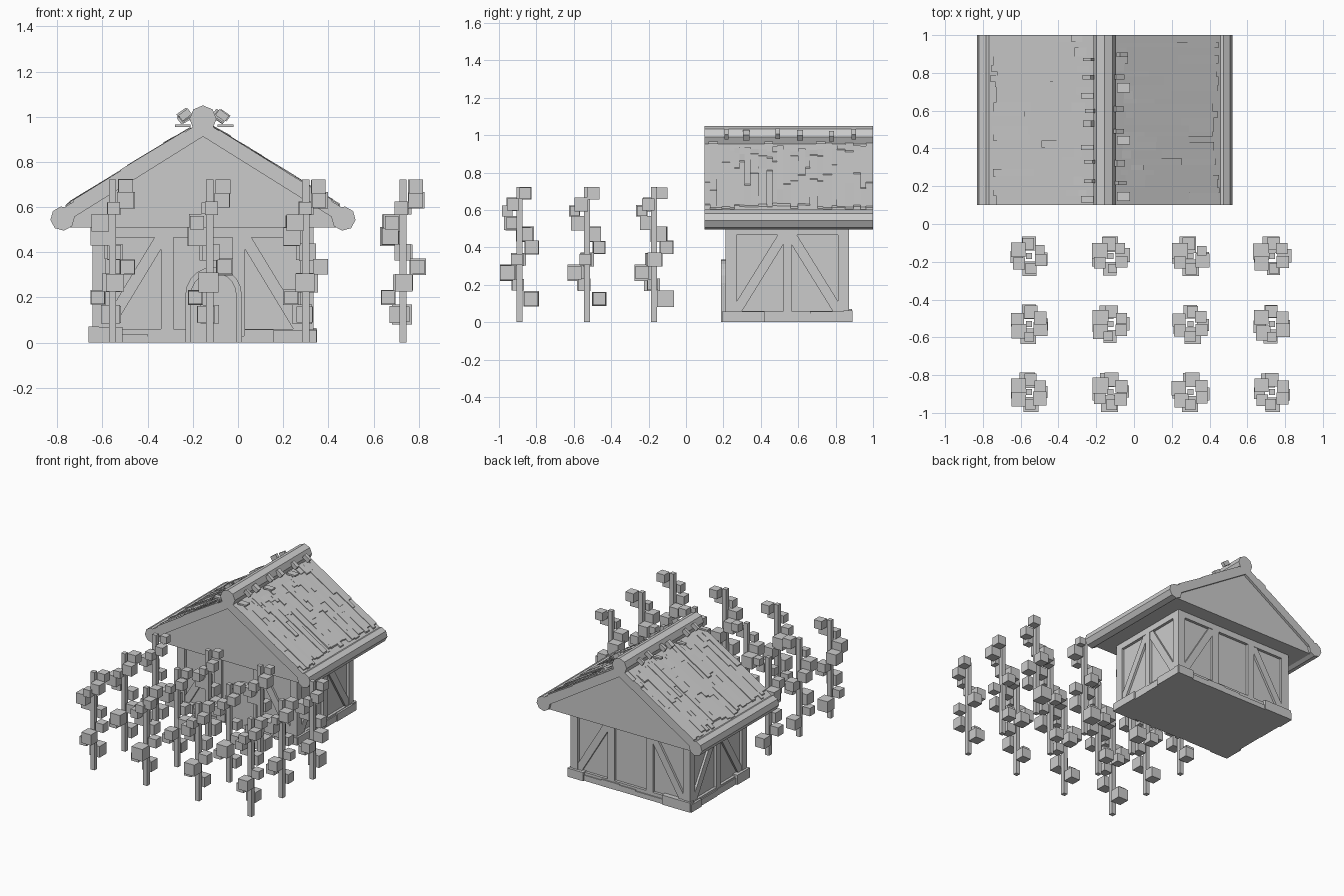
import bpy, bmesh, math, random
from mathutils import Matrix, Vector

if "Cube" in bpy.data.objects:
    bpy.data.objects.remove(bpy.data.objects["Cube"])

random.seed(7)
CX, CY = -0.155, 0.542            # house centre
HX, HY = 0.49, 0.33               # wall half sizes
U = random.uniform


def finish(name, bm):
    bmesh.ops.recalc_face_normals(bm, faces=bm.faces)
    me = bpy.data.meshes.new(name)
    bm.to_mesh(me)
    bm.free()
    ob = bpy.data.objects.new(name, me)
    bpy.context.collection.objects.link(ob)
    return ob


def prism(bm, pts, y0, y1, m=Matrix()):
    """Extrude an (x, z) outline from y0 to y1."""
    a = [bm.verts.new(m @ Vector((x, y0, z))) for x, z in pts]
    b = [bm.verts.new(m @ Vector((x, y1, z))) for x, z in pts]
    bm.faces.new(a)
    bm.faces.new(b[::-1])
    n = len(pts)
    for i in range(n):
        j = (i + 1) % n
        bm.faces.new((a[i], b[i], b[j], a[j]))


def box(bm, x0, x1, y0, y1, z0, z1, m=Matrix()):
    prism(bm, [(x0, z0), (x1, z0), (x1, z1), (x0, z1)], y0, y1, m)


def ngon(cx, cz, r, n=8, turn=0.0):
    return [(cx + r * math.sin(turn + math.tau * i / n),
             cz + r * math.cos(turn + math.tau * i / n)) for i in range(n)]


# each wall as a local frame: x along the wall, -y outwards
def wall_frame(k):
    off = (0, -HY, 0) if k == 0 else (HX, 0, 0) if k == 1 else (0, HY, 0) if k == 2 else (-HX, 0, 0)
    return Matrix.Translation(Vector((CX, CY, 0)) + Vector(off)) @ Matrix.Rotation(k * math.pi / 2, 4, 'Z')


# plaster core
D = 0.02
bm = bmesh.new()
box(bm, CX - HX + D, CX + HX - D, CY - HY + D, CY + HY - D, 0, 0.53)
finish("plaster_walls", bm)

# timber framing: posts, beams and diagonal braces
bm = bmesh.new()
Z0, Z1 = 0.06, 0.465
for k in range(4):
    m = wall_frame(k)
    half = HX if k % 2 == 0 else HY
    bays = [(-0.43, -0.185), (-0.13, 0.13), (0.185, 0.43)] if k % 2 == 0 else [(-0.272, -0.022), (0.022, 0.272)]
    box(bm, -half, half, 0, D + 0.005, Z1, 0.52, m)
    box(bm, -half, half, 0, D + 0.005, 0, Z0, m)
    edges = [-half] + [v for b in bays for v in b] + [half]
    for a, b in zip(edges[::2], edges[1::2]):
        box(bm, a, b, 0, D + 0.005, Z0, Z1, m)
    for (a, b), s in ((bays[0], 1), (bays[-1], -1)):
        if s < 0:
            a, b = b, a
        w, h = 0.03 * s, 0.05
        prism(bm, [(a, Z0), (a + w, Z0), (b, Z1 - h), (b, Z1), (b - w, Z1), (a, Z0 + h)],
              0.004, D + 0.005, m)
finish("timber_frame", bm)

# arched door and surround
def arch(cx, r, spring, n=10):
    return [(cx + r, 0)] + [(cx + r * math.cos(math.pi * i / n), spring + r * math.sin(math.pi * i / n))
                            for i in range(n + 1)] + [(cx - r, 0)]


DX = -0.108
yf = CY - HY
bm = bmesh.new()
outer, inner = arch(DX, 0.125, 0.21), arch(DX, 0.1, 0.21)
for i in range(len(outer) - 1):
    prism(bm, [outer[i], outer[i + 1], inner[i + 1], inner[i]], yf - 0.025, yf + 0.03)
finish("door_surround", bm)
bm = bmesh.new()
prism(bm, inner, yf - 0.008, yf + 0.03)
finish("door", bm)

# foundation stones
bm = bmesh.new()
for k in range(4):
    m = wall_frame(k)
    half = HX if k % 2 == 0 else HY
    x = -half - 0.012
    first = True
    while x < half:
        end = x + U(0.1, 0.24)
        if end > half - 0.08:
            end = half + U(0.008, 0.018)
        corner = first or end > half
        box(bm, x, end, -U(0.014, 0.02) if corner else -U(0.003, 0.01), 0.03,
            0, U(0.055, 0.075) if corner else U(0.025, 0.06), m)
        x, first = end, False
finish("foundation_stones", bm)

# gable body and sloped roof slab
TOP, LOW, RUN, SL = 0.982, 0.912, 0.62, 0.625
M = Matrix.Translation((CX, 0, 0))
bm = bmesh.new()
prism(bm, [(-0.65, 0.51), (0.65, 0.51), (0, 0.935)], 0.118, 0.982, M)
finish("gable_body", bm)
bm = bmesh.new()
for s in (-1, 1):
    prism(bm, [(0, TOP), (s * RUN, TOP - SL * RUN), (s * RUN, LOW - SL * RUN), (0, LOW)], 0.1, 1.0, M)
finish("roof_slab", bm)

# uneven roof planks
bm = bmesh.new()
for s in (-1, 1):
    y = 0.1
    while y < 1.0:
        y2 = min(1.0, y + U(0.022, 0.05))
        if y2 > 0.982:
            y2 = 1.0
        cuts = [U(0.045, 0.12), U(0.2, 0.45), U(0.57, 0.61)]
        if random.random() < 0.4:
            cuts.insert(1, cuts[0] + U(0.04, 0.08))
        for a, b in zip(cuts, cuts[1:]):
            t0 = U(0.001, 0.008)
            t1 = t0 + U(0.0, 0.007)
            prism(bm, [(s * a, TOP - SL * a + t0), (s * b, TOP - SL * b + t1),
                       (s * b, TOP - SL * b - 0.02), (s * a, TOP - SL * a - 0.02)], y, y2, M)
        y = y2
finish("roof_planks", bm)

# ridge log and eave logs
bm = bmesh.new()
prism(bm, ngon(CX, 0.99, 0.06), 0.1, 1.0)
finish("ridge_log", bm)
bm = bmesh.new()
for s in (-1, 1):
    prism(bm, ngon(CX + s * 0.622, 0.549, 0.054, 8, 0.12 * s), 0.1, 1.0)
finish("eave_logs", bm)

# loose splinters beside the ridge
bm = bmesh.new()
for s in (-1, 1):
    for i in range(9):
        y = 0.13 + 0.092 * i + U(-0.02, 0.02)
        if i % 3 == 0:
            box(bm, -0.03, 0.04, 0, U(0.02, 0.05), -0.006, 0.006,
                Matrix.Translation((CX + s * 0.095, y, 0.96)))
        else:
            m = Matrix.Translation((CX + s * U(0.07, 0.1), y, U(0.99, 1.015))) @ \
                Matrix.Rotation(s * U(0.5, 0.65), 4, 'Y')
            box(bm, -0.026, 0.026, 0, U(0.015, 0.035), -0.016, 0.016, m)
finish("ridge_splinters", bm)

# climbing plants: a pole with leaf cubes winding down it (angle, height, size)
LEAVES = [(30, 0.69, 0.06), (-25, 0.63, 0.068), (-90, 0.595, 0.055), (-140, 0.53, 0.07),
          (155, 0.47, 0.076), (90, 0.40, 0.07), (-5, 0.335, 0.068), (-90, 0.265, 0.08),
          (-170, 0.20, 0.064), (100, 0.125, 0.08)]
poles, leaves = bmesh.new(), bmesh.new()
for px in (-0.555, -0.125, 0.30, 0.73):
    for py in (-0.17, -0.53, -0.89):
        box(poles, px - 0.016, px + 0.016, py - 0.016, py + 0.016, 0, 0.722)
        for ang, z, size in LEAVES:
            a = math.radians(ang + U(-10, 10))
            h = size * U(0.85, 1.12) / 2
            r = min(0.066, 0.105 - h)
            x, y = px + r * math.cos(a), py + r * math.sin(a)
            box(leaves, x - h, x + h, y - h, y + h, z - h, z + h)
finish("plant_poles", poles)
finish("plant_leaf_cubes", leaves)
